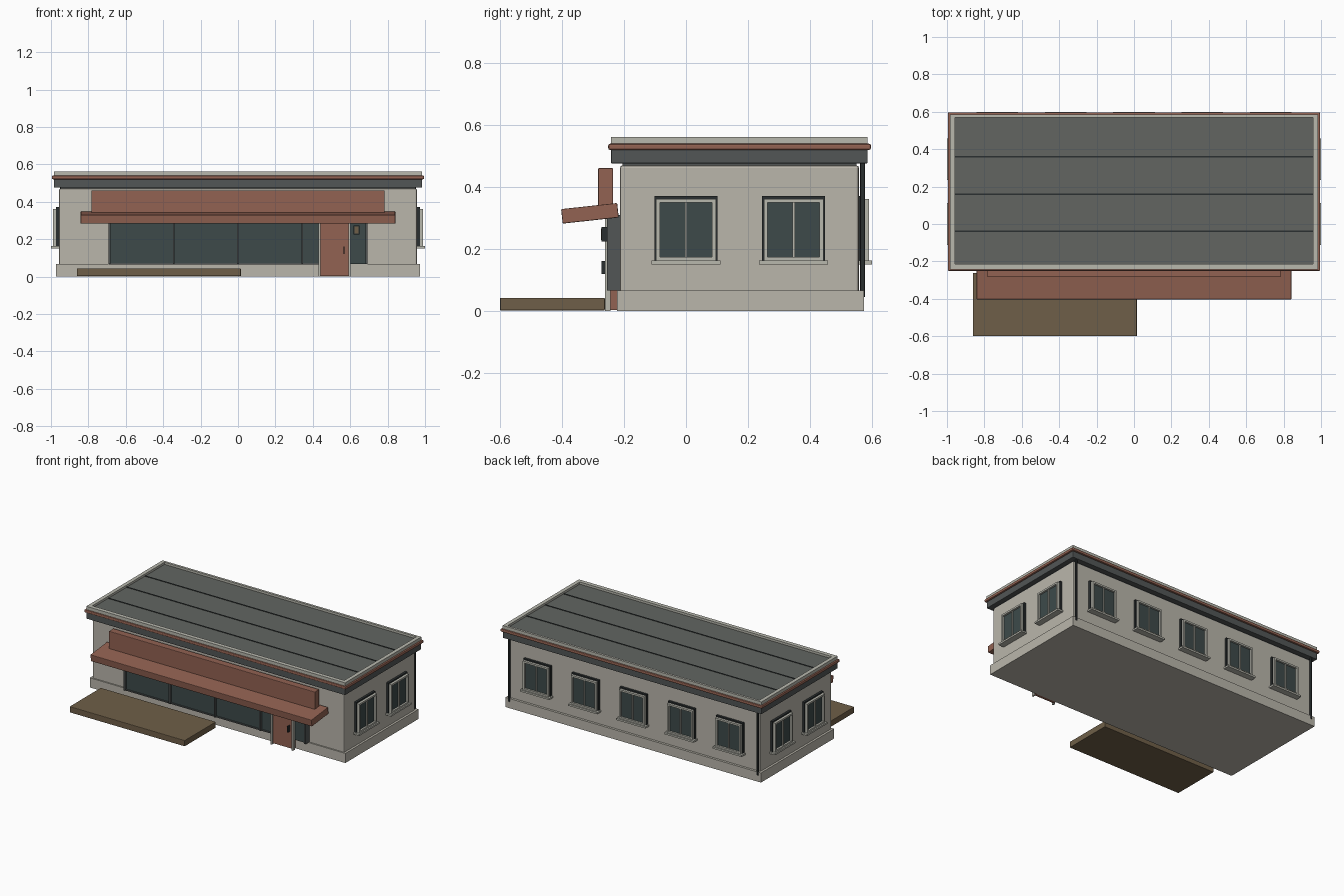
import bpy, math
from mathutils import Matrix, Vector

if "Cube" in bpy.data.objects:
    bpy.data.objects.remove(bpy.data.objects["Cube"])


def mat(name, r, g, b):
    m = bpy.data.materials.new(name)
    lin = [(c / 255 / 12.92) if c < 10 else ((c / 255 + 0.055) / 1.055) ** 2.4 for c in (r, g, b)]
    m.diffuse_color = (*lin, 1)
    m.use_nodes = True
    m.node_tree.nodes["Principled BSDF"].inputs["Base Color"].default_value = m.diffuse_color
    return m


WALL = mat("warm_plaster", 186, 182, 171)
LIGHT = mat("pale_frame", 184, 184, 174)
BRICK = mat("terracotta", 146, 98, 82)
GREY = mat("slate_grey", 82, 86, 86)
ROOF = mat("roof_grey", 98, 101, 97)
GLASS = mat("dark_glass", 61, 74, 74)
DARK = mat("charcoal", 42, 47, 48)
DECK = mat("brown_decking", 111, 95, 72)


def box(name, x0, x1, y0, y1, z0, z1, m, bevel=0.0, xf=None):
    """Axis-aligned box, optionally moved by a matrix and bevelled."""
    v = [Vector((x, y, z)) for z in (z0, z1) for x, y in ((x0, y0), (x1, y0), (x1, y1), (x0, y1))]
    f = [(3, 2, 1, 0), (4, 5, 6, 7)] + [(i, (i + 1) % 4, (i + 1) % 4 + 4, i + 4) for i in range(4)]
    if xf:
        v = [xf @ p for p in v]
    me = bpy.data.meshes.new(name)
    me.from_pydata(v, [], f)
    me.materials.append(m)
    ob = bpy.data.objects.new(name, me)
    bpy.context.collection.objects.link(ob)
    if bevel:
        b = ob.modifiers.new("bevel", 'BEVEL')
        b.width = bevel
        b.segments = 2
    return ob


# Main body, plinth and roof edge bands
box("walls", -0.957, 0.957, -0.213, 0.558, 0.0, 0.47, WALL, 0.008)
box("plinth", -0.972, 0.972, -0.222, 0.574, 0, 0.066, WALL)
box("eaves_core", -0.95, 0.95, -0.205, 0.55, 0.46, 0.5, GREY)
box("eaves_band", -0.984, 0.984, -0.242, 0.586, 0.476, 0.522, GREY, 0.004)
box("roof_trim", -0.995, 0.995, -0.251, 0.597, 0.52, 0.54, BRICK, 0.006)

# Parapet and recessed flat roof with seams
box("parapet_front", -0.984, 0.984, -0.242, -0.214, 0.53, 0.562, LIGHT)
box("parapet_back", -0.984, 0.984, 0.57, 0.586, 0.53, 0.562, LIGHT)
for s, n in ((-1, "left"), (1, "right")):
    a, b = sorted((s * 0.958, s * 0.984))
    box("parapet_" + n, a, b, -0.214, 0.57, 0.53, 0.562, LIGHT)
box("roof_deck", -0.958, 0.958, -0.214, 0.57, 0.5, 0.547, ROOF)
for i, y in enumerate((-0.04, 0.16, 0.36)):
    box(f"roof_seam_{i}", -0.958, 0.958, y - 0.004, y + 0.004, 0.545, 0.55, DARK)


def window(name, xf):
    """Window facing local -y, wall plane at y = 0."""
    def part(n, u0, u1, d0, d1, z0, z1, m):
        box(f"{name}_{n}", u0, u1, -d1, -d0, z0, z1, m, 0, xf)
    part("surround", -0.102, 0.102, -0.005, 0.016, 0.162, 0.371, DARK)
    part("glass", -0.086, 0.086, 0.0, 0.02, 0.17, 0.352, GLASS)
    for s in (-1, 1):
        a, b = sorted((s * 0.084, s * 0.096))
        part("jamb", a, b, 0.01, 0.033, 0.163, 0.362, LIGHT)
    part("head", -0.084, 0.084, 0.01, 0.033, 0.35, 0.362, LIGHT)
    part("bottom_rail", -0.084, 0.084, 0.01, 0.033, 0.163, 0.174, LIGHT)
    part("mullion", -0.004, 0.004, 0.01, 0.028, 0.174, 0.35, LIGHT)
    part("sill", -0.111, 0.111, -0.005, 0.042, 0.151, 0.163, LIGHT)


# Five back windows, two on each end
for i in range(5):
    window(f"back_window_{i}", Matrix.Translation(((i - 2) * 0.366, 0.558, 0)) @ Matrix.Rotation(math.pi, 4, 'Z'))
for s, n in ((1, "right"), (-1, "left")):
    for i, y in enumerate((0.0, 0.347)):
        window(f"{n}_window_{i}", Matrix.Translation((s * 0.957, y, 0)) @ Matrix.Rotation(s * math.pi / 2, 4, 'Z'))

# Shopfront glazing with mullions
box("shop_glass", -0.69, 0.69, -0.238, -0.21, 0.066, 0.31, GLASS)
for i in range(5):
    x = (i - 2) * 0.3435
    box(f"shop_mullion_{i}", x - 0.005, x + 0.005, -0.255, -0.21, 0.066, 0.31, GREY)
box("shop_bottom_rail", -0.69, 0.435, -0.245, -0.21, 0.064, 0.072, GREY)

# Door, jambs, handle and wall lamp
box("door", 0.44, 0.594, -0.247, -0.21, 0.004, 0.29, BRICK)
for x in (0.431, 0.592):
    box("door_jamb", x, x + 0.01, -0.262, -0.243, 0, 0.3, LIGHT)
box("door_handle", 0.563, 0.57, -0.272, -0.245, 0.12, 0.162, DARK)
box("wall_lamp", 0.617, 0.65, -0.272, -0.235, 0.225, 0.272, DARK)
box("wall_lamp_face", 0.622, 0.645, -0.275, -0.271, 0.23, 0.267, DECK)

# Sloping canopy and fascia board above it
tilt = Matrix.Translation((0, -0.31, 0.3155)) @ Matrix.Rotation(math.radians(6.2), 4, 'X')
box("canopy", -0.841, 0.841, -0.091, 0.091, -0.0235, 0.0235, BRICK, 0.003, tilt)
box("fascia_board", -0.783, 0.783, -0.284, -0.235, 0.335, 0.461, BRICK, 0.003)

# Low front terrace
box("terrace", -0.861, 0.015, -0.6, -0.262, 0.002, 0.043, DECK, 0.003)

# Rear downpipes
for s, n in ((-1, "left"), (1, "right")):
    bpy.ops.mesh.primitive_cylinder_add(vertices=12, radius=0.008, depth=0.435, location=(s * 0.945, 0.57, 0.2625))
    ob = bpy.context.object
    ob.name = "downpipe_" + n
    ob.data.materials.append(DARK)
    bpy.ops.object.shade_smooth_by_angle()
